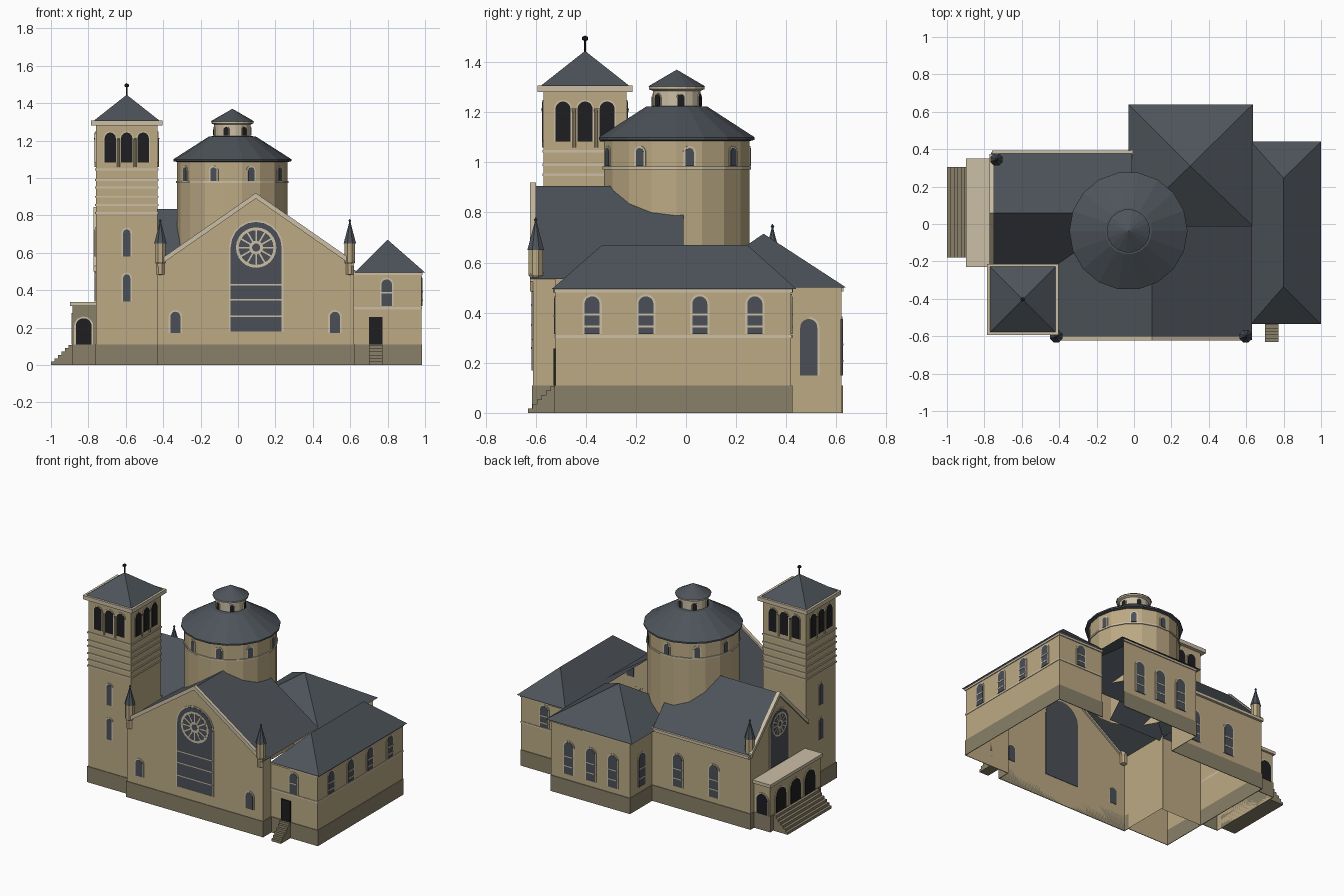
import bpy, bmesh
from math import sin, cos, pi, radians, sqrt

if "Cube" in bpy.data.objects:
    bpy.data.objects.remove(bpy.data.objects["Cube"])


def material(name, rgb):
    m = bpy.data.materials.new(name)
    m.use_nodes = True
    m.diffuse_color = (*rgb, 1)
    m.node_tree.nodes["Principled BSDF"].inputs["Base Color"].default_value = (*rgb, 1)
    return m


WALL = material("sandstone", (0.50, 0.40, 0.23))
BASE = material("dark_stone", (0.25, 0.215, 0.14))
ROOF = material("slate", (0.075, 0.088, 0.103))
GLASS = material("grey_glass", (0.07, 0.08, 0.095))
TRIM = material("pale_stone", (0.60, 0.52, 0.38))
DARK = material("black_opening", (0.013, 0.013, 0.015))


def mesh(name, verts, faces, mat, thick=0, side=1):
    me = bpy.data.meshes.new(name)
    me.from_pydata(verts, [], faces)
    bm = bmesh.new()
    bm.from_mesh(me)
    bmesh.ops.remove_doubles(bm, verts=bm.verts, dist=1e-5)
    bm.to_mesh(me)
    bm.free()
    me.materials.append(mat)
    ob = bpy.data.objects.new(name, me)
    bpy.context.collection.objects.link(ob)
    if thick:
        s = ob.modifiers.new("thickness", "SOLIDIFY")
        s.thickness, s.offset = thick, side
    return ob


def strip(name, path, z0, z1, mat, thick=0):
    """Upright band along a path walked with the outside on the right."""
    n = len(path)
    verts = [(x, y, z) for z in (z0, z1) for x, y in path]
    return mesh(name, verts, [(i, i + 1, n + i + 1, n + i) for i in range(n - 1)], mat, thick)


def lathe(name, x, y, profile, n, mat, start=0.0):
    verts = [(x + r * cos(start + 2 * pi * i / n), y + r * sin(start + 2 * pi * i / n), z)
             for r, z in profile for i in range(n)]
    faces = [(j * n + i, j * n + (i + 1) % n, (j + 1) * n + (i + 1) % n, (j + 1) * n + i)
             for j in range(len(profile) - 1) for i in range(n)]
    return mesh(name, verts, faces, mat)


def square(name, x, y, profile, mat):
    return lathe(name, x, y, [(r * sqrt(2), z) for r, z in profile], 4, mat, pi / 4)


def box(name, x0, x1, y0, y1, z0, z1, mat):
    verts = [(x, y, z) for z in (z0, z1) for x, y in ((x0, y0), (x1, y0), (x1, y1), (x0, y1))]
    sides = [(i, (i + 1) % 4, 4 + (i + 1) % 4, 4 + i) for i in range(4)]
    return mesh(name, verts, sides + [(3, 2, 1, 0), (4, 5, 6, 7)], mat)


def plate(name, outline, at, deg, d0, d1, mat):
    """Flat outline (sideways, z) on a wall at a point, facing compass angle deg."""
    a = radians(deg)
    n = len(outline)
    verts = [(at[0] - u * sin(a) + d * cos(a), at[1] + u * cos(a) + d * sin(a), z)
             for d in (d1, d0) for u, z in outline]
    faces = [tuple(range(n))]
    if d0 != d1:
        faces += [tuple(range(2 * n - 1, n - 1, -1))]
        faces += [(i, n + i, n + (i + 1) % n, (i + 1) % n) for i in range(n)]
    return mesh(name, verts, faces, mat)


def rect(u, w, z0, z1):
    return [(u - w, z0), (u + w, z0), (u + w, z1), (u - w, z1)]


def arch(w, z0, z1, n=10):
    return [(-w, z0), (w, z0)] + [(w * cos(pi * i / n), z1 - w + w * sin(pi * i / n)) for i in range(n + 1)]


def disc(r, z, n=24):
    return [(r * cos(2 * pi * i / n), z + r * sin(2 * pi * i / n)) for i in range(n)]


def window(name, at, deg, w, z0, z1, bars=(), mat=GLASS, frame=0.009):
    plate(name + "_frame", arch(w + frame, z0, z1 + frame), at, deg, 0, 0.004, TRIM)
    plate(name, arch(w, z0, z1), at, deg, -0.003, 0.006, mat)
    for b in bars:
        z = z0 + b * (z1 - z0)
        plate(name + "_bar", rect(0, w, z - 0.004, z + 0.004), at, deg, 0, 0.008, TRIM)


def rose(name, at, deg, z, r):
    plate(name + "_ring", disc(r, z), at, deg, 0, 0.007, TRIM)
    plate(name + "_glass", disc(r * 0.86, z), at, deg, 0, 0.008, GLASS)
    for k in range(12):
        a = pi * k / 6
        spoke = [(c * cos(a) - s * sin(a), z + c * sin(a) + s * cos(a))
                 for c, s in rect(r * 0.6, r * 0.3, -r * 0.04, r * 0.04)]
        plate(name + "_spoke", spoke, at, deg, 0, 0.0085, TRIM)
    plate(name + "_hub", disc(r * 0.34, z), at, deg, 0, 0.009, TRIM)
    plate(name + "_eye", disc(r * 0.2, z), at, deg, 0, 0.0095, GLASS)


def gable(name, at, deg, half, eave, top, rise=0.015):
    """Gable wall with a raised coping."""
    plate(name + "_wall", [(-half, 0), (half, 0), (half, eave), (0, top), (-half, eave)], at, deg, 0, 0, WALL)
    cope = [(-half, eave - 0.015), (0, top - 0.015), (half, eave - 0.015),
            (half, eave + rise), (0, top + rise), (-half, eave + rise)]
    plate(name + "_coping", cope, at, deg, -0.012, 0.012, TRIM)


# Outer walls and plinth
strip("nave_west_wall", [(-.43, -.22), (-.43, -.61)], 0, .56, WALL)
strip("nave_east_wall", [(.62, -.61), (.62, -.52)], 0, .54, WALL)
wing = [(.62, -.52), (.98, -.52), (.98, .42), (.62, .42)]
strip("east_wing_walls", wing, 0, .495, WALL)
strip("east_wing_band", wing, .298, .31, TRIM, .005)
strip("east_wing_cornice", wing, .48, .495, TRIM, .008)
north = [(.61, .62), (0, .62), (0, .375)]
strip("north_wing_walls", north, 0, .5, WALL)
strip("north_wing_cornice", north, .485, .5, TRIM, .008)
strip("west_nave_wall", [(0, .375), (-.76, .375)], 0, .515, WALL)
strip("west_nave_cornice", [(0, .375), (-.76, .375)], .495, .515, TRIM, .018)
strip("plinth", north + [(-.76, .375), (-.76, -.57), (-.43, -.57), (-.43, -.61), (.62, -.61)] + wing,
      0, .11, BASE, .006)
gable("front_gable", (.095, -.61), -90, .525, .54, .905)
gable("west_gable", (-.76, .06), 180, .315, .515, .83)

# Roofs
mesh("front_nave_roof", [(-.44, -.62, .535), (.095, -.62, .905), (.63, -.62, .535),
                         (-.44, -.01, .535), (.095, -.01, .905), (.63, -.01, .535)],
     [(0, 1, 4, 3), (1, 2, 5, 4)], ROOF)
mesh("west_nave_roof", [(-.765, -.255, .515), (-.765, .06, .835), (-.765, .383, .51),
                        (-.01, -.255, .515), (-.01, .06, .835), (-.01, .383, .51)],
     [(0, 3, 4, 1), (1, 4, 5, 2)], ROOF)
mesh("north_wing_roof", [(-.03, -.01, .5), (.635, -.01, .5), (.635, .64, .5), (-.03, .64, .5), (.30, .31, .715)],
     [(0, 1, 4), (1, 2, 4), (2, 3, 4), (3, 0, 4)], ROOF)
mesh("east_wing_roof", [(.625, -.535, .495), (1, -.535, .495), (1, .44, .495), (.625, .44, .495),
                        (.80, -.335, .67), (.80, .245, .67)],
     [(0, 1, 4), (1, 2, 5, 4), (2, 3, 5), (3, 0, 4, 5)], ROOF)

# Front window, side windows and doors
front = (.097, -.61)
window("great_window", front, -90, .136, .18, .765)
for z in (.26, .35, .43):
    plate("great_window_bar", rect(0, .136, z - .004, z + .004), front, -90, 0, .008, TRIM)
rose("great_rose", front, -90, .628, .108)
for x in (-.335, .518):
    window("front_small_window", (x, -.61), -90, .027, .17, .285)
west = (-.76, .06)
window("west_window", west, 180, .1, .345, .72)
rose("west_rose", west, 180, .618, .082)
for y in (-.375, -.16, .055, .275):
    window("east_window", (.98, y), 0, .03, .315, .465, (.2, .52))
window("east_wing_front_window", (.795, -.52), -90, .028, .315, .458, (.5,))
window("east_wing_back_window", (.8, .42), 90, .03, .315, .465, (.2, .52))
plate("east_wing_door", rect(0, .036, .11, .257), (.737, -.52), -90, 0, .008, DARK)
for x in (.13, .30, .47):
    window("north_window", (x, .62), 90, .034, .15, .375, (.25, .55))
window("north_wing_side_window", (0, .49), 180, .034, .15, .375, (.25, .55))
for x in (-.2, -.48):
    window("west_nave_window", (x, .375), 90, .034, .15, .375, (.25, .55))

# Porch and steps
porch = [(-.76, .335), (-.885, .335), (-.885, -.22)]
strip("porch_walls", porch, 0, .315, WALL)
strip("porch_front_wall", [(-.885, -.22), (-.76, -.22)], 0, .315, BASE)
strip("porch_plinth", porch + [(-.76, -.22)], 0, .11, BASE, .005)
box("porch_roof", -.897, -.76, -.23, .35, .315, .337, TRIM)
for y in (-.1, .06, .22):
    window("porch_arch", (-.885, y), 180, .055, .11, .27, (), DARK)
window("porch_south_arch", (-.825, -.22), -90, .042, .11, .25, (), DARK)
window("porch_north_arch", (-.825, .335), 90, .042, .11, .25, (), DARK)
for i in range(6):
    z = .018 * i
    box("porch_step", -1 + .0185 * i, -.885, -.18, .305, z, z + .018, BASE)
    box("side_step", .70, .773, -.63 + .018 * i, -.52, z, z + .018, BASE)

# Bell tower
TX, TY, TW = -.595, -.403, .165
square("tower_walls", TX, TY, [(TW, 0), (TW, 1.285)], WALL)
for z in (.813, .855, .90, .95, .99, 1.045):
    square("tower_band", TX, TY, [(TW, z - .005), (TW + .005, z - .005), (TW + .005, z + .005), (TW, z + .005)], TRIM)
square("tower_cornice", TX, TY, [(TW, 1.28), (.19, 1.28), (.19, 1.307), (.17, 1.307)], TRIM)
square("tower_roof", TX, TY, [(.175, 1.307), (0, 1.445)], ROOF)
lathe("tower_pole", TX, TY, [(.005, 1.43), (.005, 1.49)], 6, DARK)
lathe("tower_ball", TX, TY, [(0, 1.483), (.012, 1.489), (.012, 1.5), (0, 1.507)], 8, DARK)
for deg in (0, 90, 180, 270):
    a = radians(deg)
    def spot(u):
        return (TX + TW * cos(a) - u * sin(a), TY + TW * sin(a) + u * cos(a))
    for u in (-.088, 0, .088):
        window("belfry_opening", spot(u), deg, .03, 1.083, 1.243, (), DARK, .006)
    for u in (-.044, .044):
        lathe("belfry_column", *spot(u), [(.007, 1.06), (.007, 1.2), (.011, 1.215)], 8, WALL)
    if deg >= 180:
        for z in (.34, .58):
            window("tower_window", spot(0), deg, .019, z, z + .145)

# Drum, lantern and their roofs
DX, DY = -.03, -.037
lathe("drum", DX, DY, [(.295, .55), (.295, 1.095)], 18, WALL)
lathe("drum_band", DX, DY, [(.295, .972), (.301, .972), (.301, .983), (.295, .983)], 18, TRIM)
lathe("drum_roof", DX, DY, [(.295, 1.085), (.316, 1.09), (.316, 1.1), (.125, 1.222), (.09, 1.225)], 18, ROOF)
lathe("lantern", DX, DY, [(.097, 1.22), (.097, 1.29)], 18, TRIM)
lathe("lantern_cornice", DX, DY, [(.097, 1.285), (.112, 1.292), (.112, 1.303)], 18, TRIM)
lathe("lantern_roof", DX, DY, [(.116, 1.303), (0, 1.37)], 18, ROOF)


def around(r, deg):
    return (DX + r * cos(radians(deg)), DY + r * sin(radians(deg)))


for k in range(9):
    window("drum_window", around(.2905, 10 + 40 * k), 10 + 40 * k, .017, .985, 1.057)
for k in range(6):
    window("lantern_opening", around(.0955, 10 + 60 * k), 10 + 60 * k, .014, 1.226, 1.272, (), DARK, .004)

# Corner turrets
for x, y, drop in ((-.415, -.6, 0), (.598, -.6, 0), (-.735, .345, .027)):
    body = [(0, .48), (.024, .485), (.024, .54), (.031, .55), (.031, .655)]
    spire = [(.028, .65), (.036, .65), (.006, .755), (.004, .765), (.008, .772), (0, .782)]
    lathe("turret_body", x, y, [(r, z - drop) for r, z in body], 8, WALL, pi / 8)
    lathe("turret_spire", x, y, [(r, z - drop) for r, z in spire], 8, ROOF, pi / 8)
